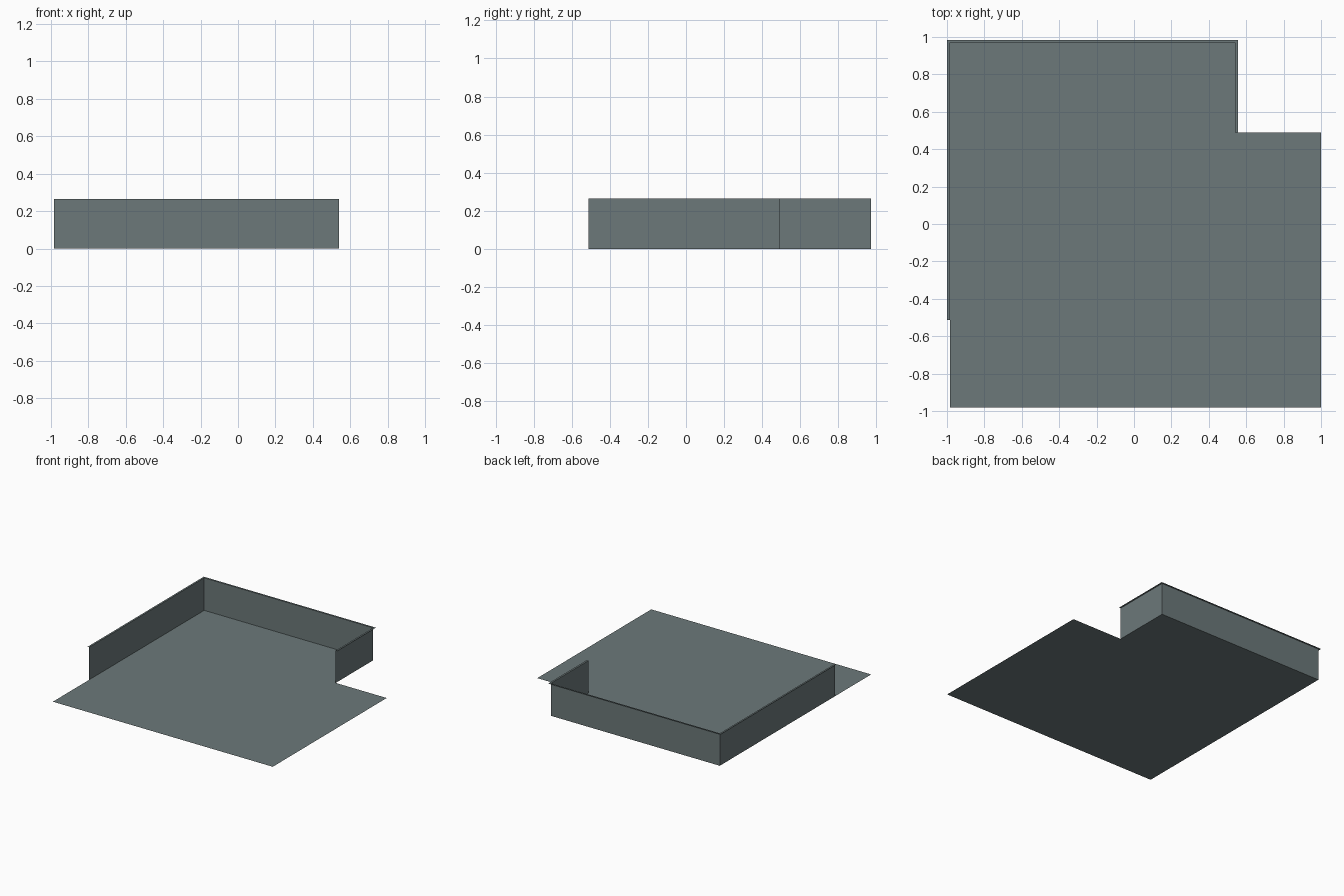
import bpy, bmesh

if "Cube" in bpy.data.objects:
    bpy.data.objects.remove(bpy.data.objects["Cube"])

H = 0.265      # wall height
LIP = 0.015    # width of the outward rim

slate = bpy.data.materials.new("slate_grey")
slate.diffuse_color = (0.15, 0.19, 0.193, 1)
slate.use_nodes = True
slate.node_tree.nodes["Principled BSDF"].inputs["Base Color"].default_value = slate.diffuse_color


def sheet(name, faces):
    """Thin sheet object from a list of faces, each a list of points."""
    bm = bmesh.new()
    for pts in faces:
        bm.faces.new([bm.verts.new(p) for p in pts])
    bmesh.ops.remove_doubles(bm, verts=bm.verts, dist=0.0001)
    mesh = bpy.data.meshes.new(name)
    bm.to_mesh(mesh)
    bm.free()
    mesh.materials.append(slate)
    obj = bpy.data.objects.new(name, mesh)
    bpy.context.collection.objects.link(obj)
    return obj


# Plan of the wall line, and the same line moved out for the rim
XL, XR, YB = -0.984, 0.54, 0.97
wall = [(XL, -0.512), (XL, YB), (XR, YB), (XR, 0.488)]
outer = [(XL - LIP, -0.512), (XL - LIP, YB + LIP), (XR + LIP, YB + LIP), (XR + LIP, 0.488)]

# Floor with a notched back right corner
floor = [(XL, -0.98), (1, -0.98), (1, 0.488), (XR, 0.488), (XR, YB), (XL, YB)]
sheet("floor", [[(x, y, 0) for x, y in floor]])

# Upright walls facing inward, with a narrow flat rim on top
walls, rim = [], []
for i in range(3):
    a, b, c, d = wall[i], wall[i + 1], outer[i + 1], outer[i]
    walls.append([(*a, 0), (*a, H), (*b, H), (*b, 0)][::-1])
    rim.append([(*a, H), (*b, H), (*c, H), (*d, H)])
sheet("walls", walls)
sheet("rim", rim)
